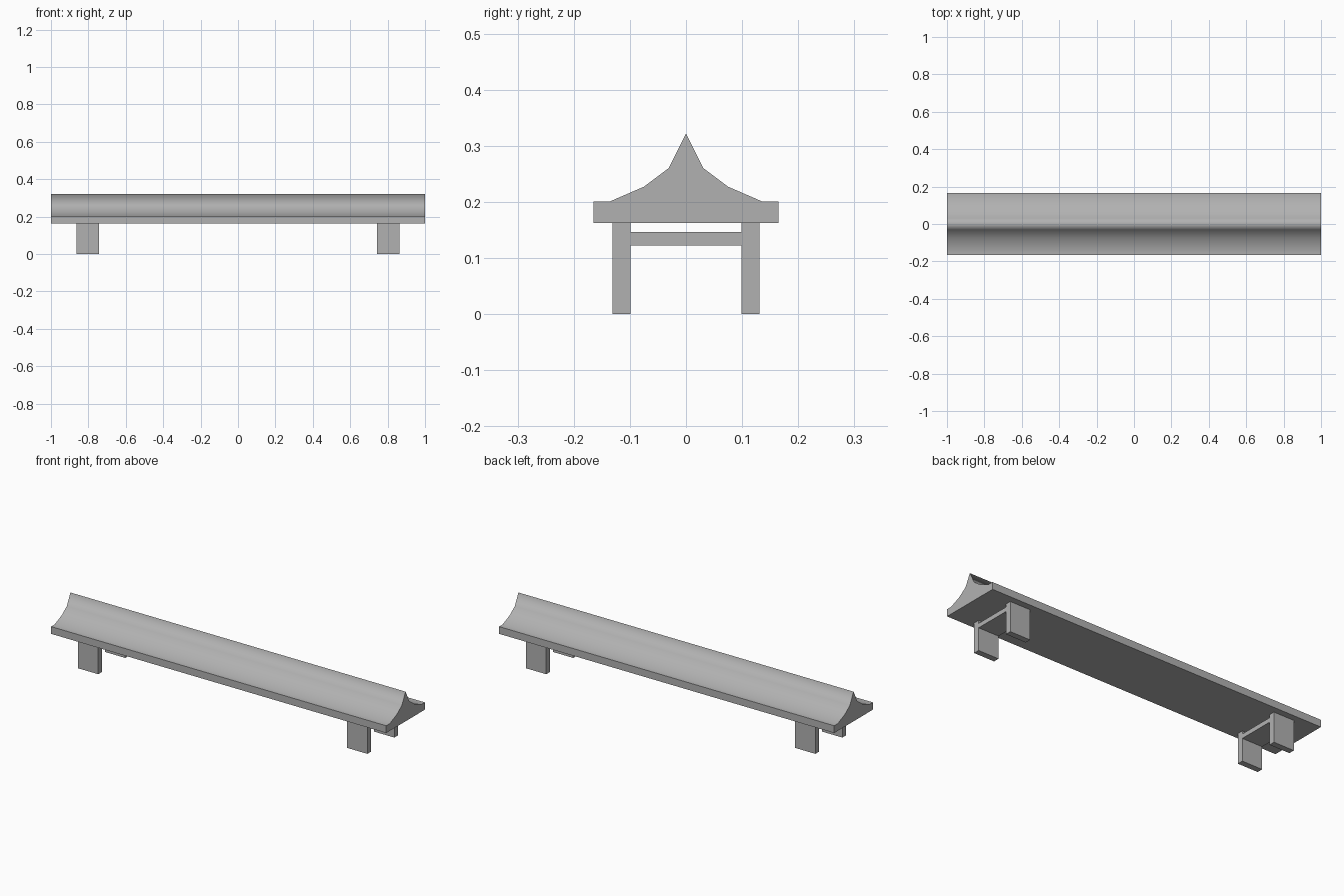
import bpy
import bmesh

if "Cube" in bpy.data.objects:
    bpy.data.objects.remove(bpy.data.objects["Cube"])

# Mid grey shared by every part
grey = bpy.data.materials.new("mid_grey")
grey.diffuse_color = (0.443, 0.443, 0.443, 1)
grey.use_nodes = True
grey.node_tree.nodes["Principled BSDF"].inputs["Base Color"].default_value = grey.diffuse_color


def make_object(name, bm):
    bmesh.ops.recalc_face_normals(bm, faces=bm.faces)
    mesh = bpy.data.meshes.new(name)
    bm.to_mesh(mesh)
    bm.free()
    mesh.materials.append(grey)
    obj = bpy.data.objects.new(name, mesh)
    bpy.context.collection.objects.link(obj)
    return obj


def box(name, x, y, z):
    """Box from (min, max) ranges on each axis."""
    bm = bmesh.new()
    bmesh.ops.create_cube(bm, size=1)
    for v in bm.verts:
        v.co = [r[0] if c < 0 else r[1] for c, r in zip(v.co, (x, y, z))]
    return make_object(name, bm)


def smooth_prism(name, profile, half_length, is_smooth):
    """Extrude a y-z profile along x; long edges chosen by is_smooth(y, z) stay soft."""
    bm = bmesh.new()
    face = bm.faces.new([bm.verts.new((-half_length, y, z)) for y, z in profile])
    ext = bmesh.ops.extrude_face_region(bm, geom=[face])
    verts = [g for g in ext["geom"] if isinstance(g, bmesh.types.BMVert)]
    bmesh.ops.translate(bm, verts=verts, vec=(2 * half_length, 0, 0))
    for f in bm.faces:
        f.smooth = True
    for e in bm.edges:
        a, b = (v.co for v in e.verts)
        e.smooth = abs(a.x - b.x) > half_length and is_smooth(a.y, a.z)
    return make_object(name, bm)


# Slab and concave ridge in one profile, softly shaded right over the crest
side = [(0.165, 0.162), (0.165, 0.201), (0.135, 0.201), (0.075, 0.227), (0.031, 0.26)]
profile = side + [(0, 0.322)] + [(-y, z) for y, z in reversed(side)]
smooth_prism("ridged_top", profile, 1, lambda y, z: abs(y) < 0.15)

# Two leg frames, each a pair of legs joined by a cross rail
for end, cx in (("left", -0.803), ("right", 0.803)):
    xs = (cx - 0.0605, cx + 0.0605)
    box(end + "_front_leg", xs, (-0.131, -0.099), (0, 0.162))
    box(end + "_back_leg", xs, (0.099, 0.131), (0, 0.162))
    box(end + "_cross_rail", xs, (-0.099, 0.099), (0.122, 0.146))
